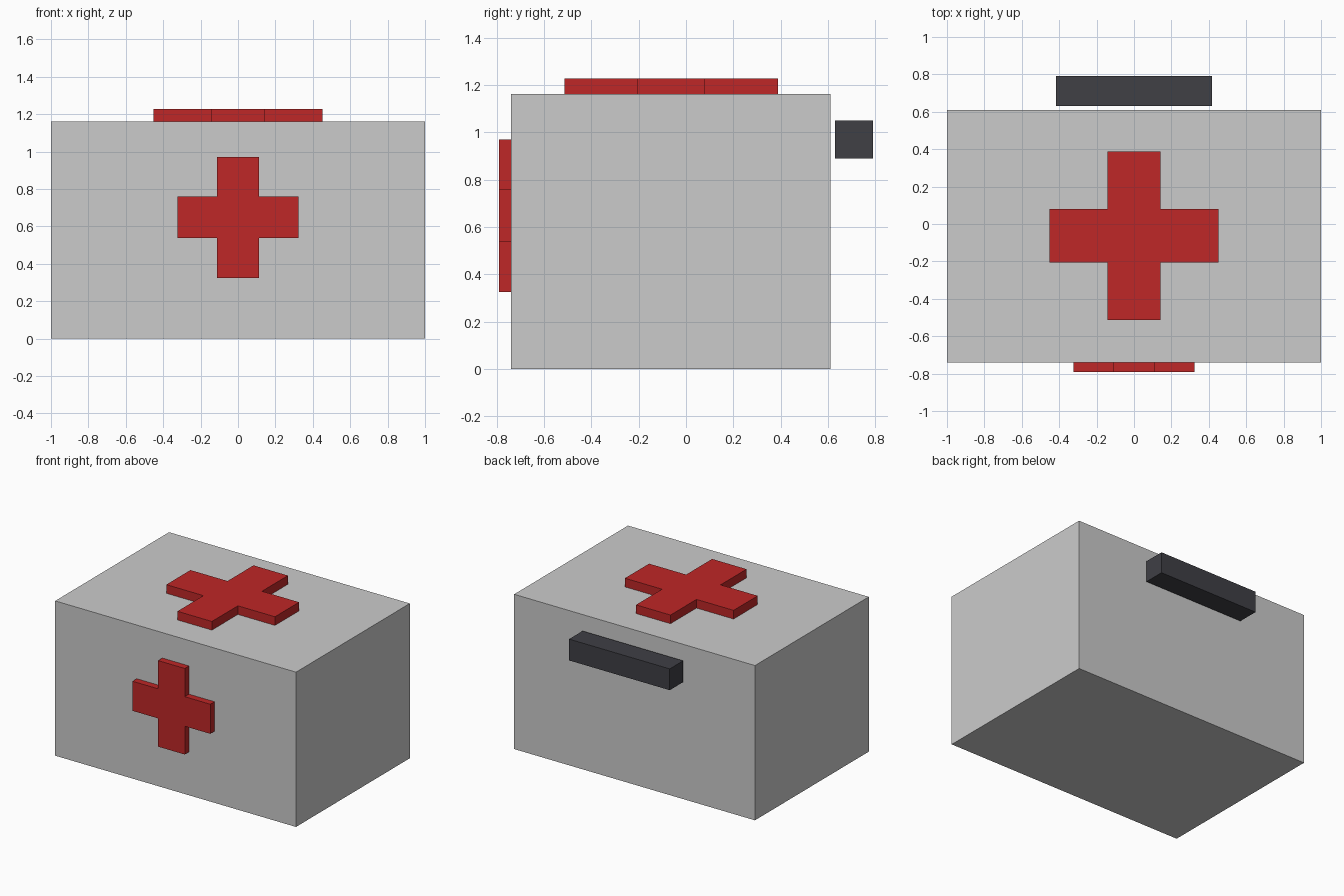
import bpy, bmesh
from mathutils import Matrix, Vector

if "Cube" in bpy.data.objects:
    bpy.data.objects.remove(bpy.data.objects["Cube"])


def material(name, rgb):
    mat = bpy.data.materials.new(name)
    mat.diffuse_color = (*rgb, 1)
    mat.use_nodes = True
    mat.node_tree.nodes["Principled BSDF"].inputs["Base Color"].default_value = mat.diffuse_color
    return mat


def finish(name, bm, mat):
    bmesh.ops.recalc_face_normals(bm, faces=bm.faces)
    mesh = bpy.data.meshes.new(name)
    bm.to_mesh(mesh)
    bm.free()
    mesh.materials.append(mat)
    obj = bpy.data.objects.new(name, mesh)
    bpy.context.collection.objects.link(obj)
    return obj


def box(name, lo, hi, mat):
    lo, hi = Vector(lo), Vector(hi)
    bm = bmesh.new()
    bmesh.ops.create_cube(bm, size=1, matrix=Matrix.Translation((lo + hi) / 2)
                          @ Matrix.Diagonal((*(hi - lo), 1)))
    return finish(name, bm, mat)


def cross(name, reach, half, depth, matrix, mat):
    # One arm's corners, turned through four quarters, then extruded
    bm = bmesh.new()
    verts = []
    for x, y in ((half, half), (half, reach), (-half, reach)):
        verts.append((x, y))
    outline = []
    for _ in range(4):
        outline += verts
        verts = [(-y, x) for x, y in verts]
    face = bm.faces.new([bm.verts.new((x, y, 0)) for x, y in outline])
    ext = bmesh.ops.extrude_face_region(bm, geom=[face])
    moved = [g for g in ext["geom"] if isinstance(g, bmesh.types.BMVert)]
    bmesh.ops.translate(bm, verts=moved, vec=(0, 0, depth))
    bm.transform(matrix)
    return finish(name, bm, mat)


shell = material("pale_grey", (0.64, 0.64, 0.61))
red = material("red", (0.52, 0.02, 0.02))
dark = material("dark_grey", (0.05, 0.05, 0.06))

# Case body and the handle behind it
box("case_body", (-1, -0.74, 0), (1, 0.61, 1.162), shell)
box("handle", (-0.418, 0.63, 0.89), (0.418, 0.79, 1.05), dark)

# Raised crosses on the lid and the front
cross("lid_cross", 0.451, 0.143, 0.065, Matrix.Translation((0, -0.063, 1.162)), red)
cross("front_cross", 0.323, 0.111, 0.05,
      Matrix.Translation((0, -0.74, 0.648)) @ Matrix.Rotation(1.5707963, 4, 'X'), red)
